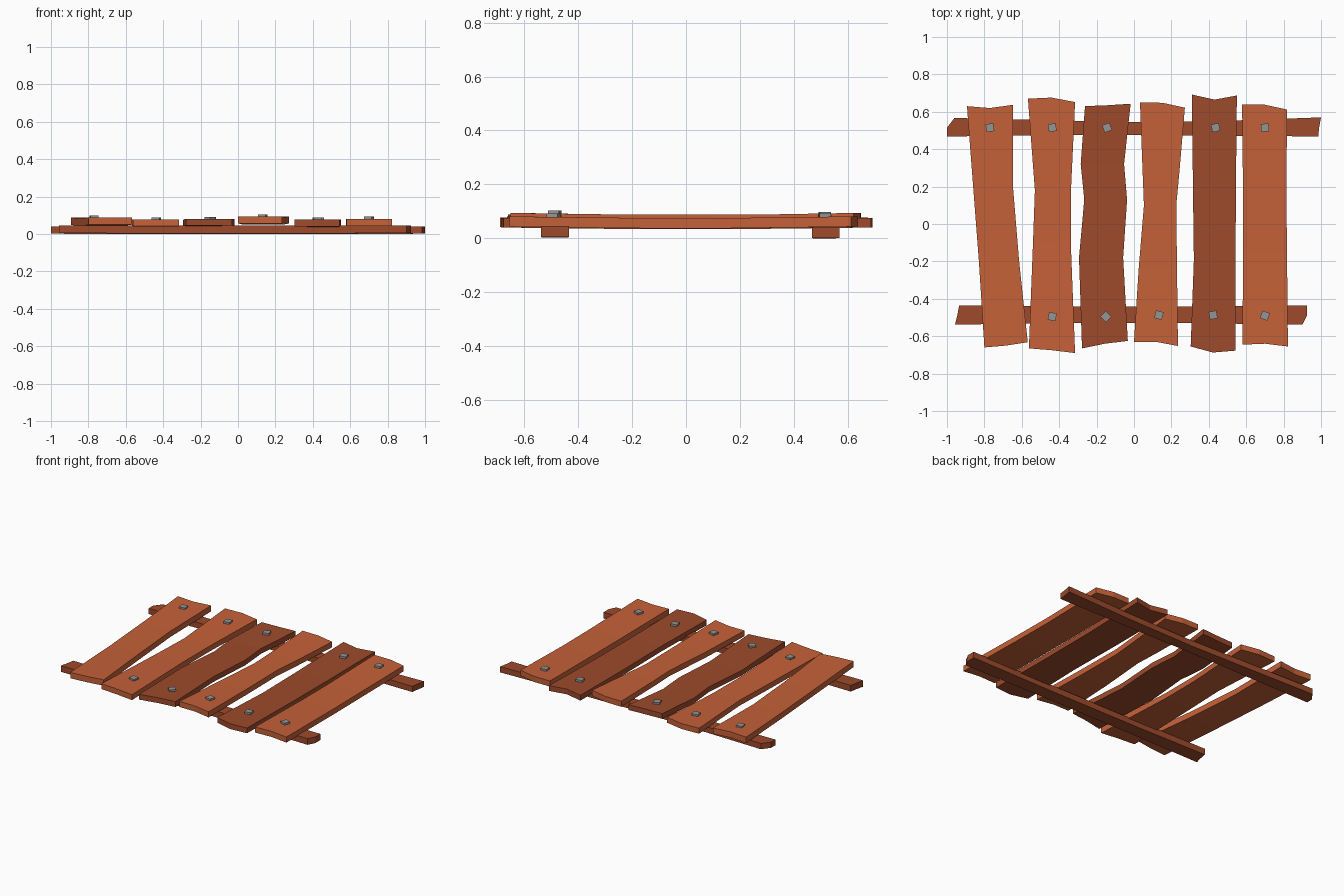
import bpy, bmesh
from math import radians
from mathutils import Matrix

if "Cube" in bpy.data.objects:
    bpy.data.objects.remove(bpy.data.objects["Cube"])


def material(name, rgb):
    m = bpy.data.materials.new(name)
    m.diffuse_color = (*rgb, 1)
    m.use_nodes = True
    m.node_tree.nodes["Principled BSDF"].inputs["Base Color"].default_value = m.diffuse_color
    return m


LIGHT = material("light_wood", (0.56, 0.12, 0.04))
DARK = material("dark_wood", (0.34, 0.07, 0.025))
IRON = material("nail_metal", (0.30, 0.30, 0.30))


def add_object(name, bm, mat):
    bmesh.ops.recalc_face_normals(bm, faces=bm.faces)
    me = bpy.data.meshes.new(name)
    bm.to_mesh(me)
    bm.free()
    me.materials.append(mat)
    ob = bpy.data.objects.new(name, me)
    bpy.context.collection.objects.link(ob)
    return ob


def board(name, mat, rows, top, thick, sag=0.0, along_x=False):
    """Loft a board through rows of three points: a list of ((u, v), (u, v), (u, v))."""
    bm = bmesh.new()
    rings = []
    for i, row in enumerate(rows):
        z = top - (sag if 0 < i < len(rows) - 1 else 0)
        pts = [(p[0], p[1], z) for p in row] + [(p[0], p[1], z - thick) for p in reversed(row)]
        rings.append([bm.verts.new(p) for p in pts])
    for a, b in zip(rings, rings[1:]):
        for k in range(6):
            n = (k + 1) % 6
            bm.faces.new((a[k], a[n], b[n], b[k]))
    for r in (rings[0], rings[-1]):
        bm.faces.new((r[0], r[1], r[4], r[5]))
        bm.faces.new((r[1], r[2], r[3], r[4]))
    return add_object(name, bm, mat)


def plank(n, mat, back, inner, front, top, thick):
    # back / front: (x left, x right, y left, y middle, y right)
    # inner: (y, x left, x right)
    def end(e):
        return ((e[0], e[2]), ((e[0] + e[1]) / 2, e[3]), (e[1], e[4]))
    rows = [end(back)]
    rows += [((l, y), ((l + r) / 2, y), (r, y)) for y, l, r in inner]
    rows.append(end(front))
    board(f"plank_{n}", mat, rows, top, thick, 0.006)


# Planks, left to right
plank(1, LIGHT, (-.893, -.648, .63, .62, .637), [(.2, -.86, -.647), (-.19, -.83, -.615)],
      (-.80, -.568, -.66, -.65, -.632), .093, .04)
plank(2, LIGHT, (-.567, -.315, .67, .676, .652), [(.18, -.53, -.337), (-.1, -.54, -.338)],
      (-.562, -.315, -.665, -.675, -.69), .082, .037)
plank(3, DARK, (-.262, -.018, .63, .635, .643), [(.32, -.285, -.053), (.13, -.266, -.037), (-.18, -.294, -.058)],
      (-.278, -.033, -.665, -.64, -.625), .085, .036)
plank(4, LIGHT, (.032, .272, .65, .648, .622), [(.28, .046, .243), (.1, .053, .226), (-.24, .025, .23)],
      (.0, .235, -.63, -.63, -.652), .098, .038)
plank(5, DARK, (.31, .55, .692, .665, .687), [(.2, .315, .545), (-.19, .32, .543)],
      (.303, .542, -.655, -.687, -.677), .08, .036)
plank(6, LIGHT, (.578, .818, .638, .638, .612), [(.15, .583, .815), (-.15, .583, .818)],
      (.58, .823, -.645, -.64, -.655), .085, .038)

# Two cross rails under the planks, with ragged ends
board("back_rail", DARK,
      [((-1.0, .468), (-1.0, .515), (-.96, .567)), ((-.45, .474), (-.45, .51), (-.45, .555)),
       ((0, .476), (0, .51), (0, .545)), ((.5, .472), (.5, .51), (.5, .552)),
       ((.985, .468), (.99, .515), (1.0, .57))], .044, .039, .001)
board("front_rail", DARK,
      [((-.957, -.538), (-.945, -.49), (-.935, -.435)), ((-.4, -.53), (-.4, -.49), (-.4, -.44)),
       ((.3, -.53), (.3, -.49), (.3, -.44)),
       ((.90, -.538), (.925, -.49), (.925, -.435))], .05, .042, .001)

# Square nail heads
nails = [(-.77, .515, .096, 8), (-.437, .515, .086, 10), (-.144, .515, .089, 20),
         (.436, .515, .086, 12), (.70, .515, .09, 5),
         (-.437, -.495, .086, -12), (-.15, -.495, .089, 45), (.133, -.487, .102, -15),
         (.423, -.487, .085, 10), (.70, -.49, .09, -20)]
for i, (x, y, z, a) in enumerate(nails):
    bm = bmesh.new()
    mat = (Matrix.Translation((x, y, z - .007)) @ Matrix.Rotation(radians(a), 4, 'Z')
           @ Matrix.Diagonal((.042, .042, .026, 1)))
    bmesh.ops.create_cube(bm, size=1, matrix=mat)
    add_object(f"nail_{i + 1}", bm, IRON)

# Set the lowest rail on the ground
for ob in bpy.context.collection.objects:
    ob.location.z -= 0.004
